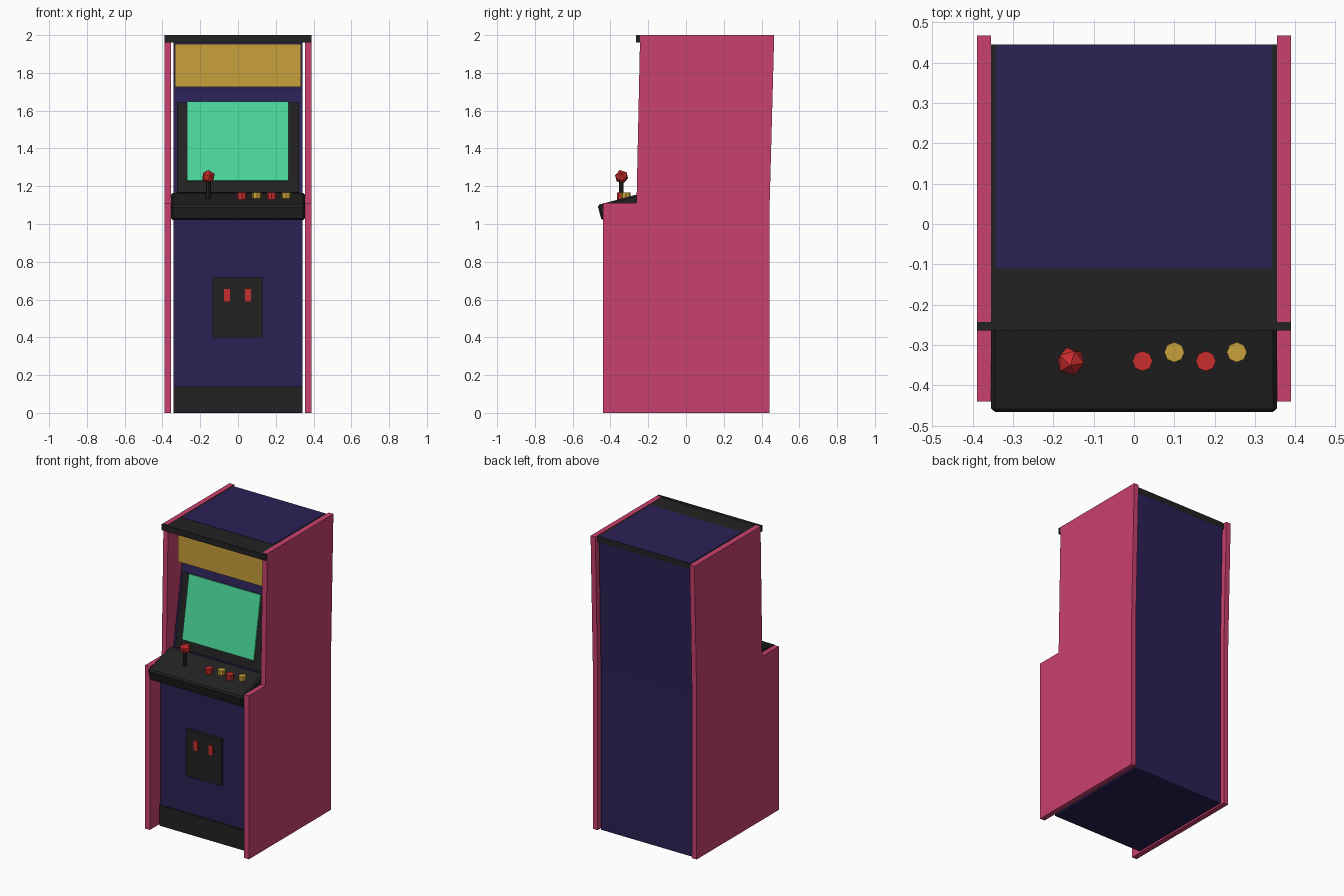
import bpy
import bmesh
from math import radians
from mathutils import Matrix, Vector

cube = bpy.data.objects.get("Cube")
if cube:
    bpy.data.objects.remove(cube, do_unlink=True)


def material(name, rgb):
    m = bpy.data.materials.new(name)
    m.use_nodes = True
    m.diffuse_color = (*rgb, 1)
    m.node_tree.nodes["Principled BSDF"].inputs["Base Color"].default_value = (*rgb, 1)
    return m


pink = material("pink", (0.584, 0.051, 0.156))
navy = material("navy", (0.025, 0.015, 0.091))
black = material("black", (0.016, 0.016, 0.016))
yellow = material("yellow", (0.584, 0.356, 0.044))
green = material("screen green", (0.072, 0.694, 0.337))
red = material("red", (0.578, 0.026, 0.026))


def add(name, bm, mat):
    bmesh.ops.recalc_face_normals(bm, faces=bm.faces)
    mesh = bpy.data.meshes.new(name)
    bm.to_mesh(mesh)
    bm.free()
    mesh.materials.append(mat)
    ob = bpy.data.objects.new(name, mesh)
    bpy.context.collection.objects.link(ob)
    return ob


def box(name, center, size, mat, tilt=0):
    bm = bmesh.new()
    bmesh.ops.create_cube(bm, size=1)
    bmesh.ops.transform(bm, matrix=Matrix.Diagonal((*size, 1)), verts=bm.verts)
    ob = add(name, bm, mat)
    ob.location = center
    ob.rotation_euler.x = radians(tilt)
    return ob


def slab(name, profile, x0, x1, mat):
    """Extrude a (y, z) side profile from x0 to x1."""
    bm = bmesh.new()
    face = bm.faces.new([bm.verts.new((x0, y, z)) for y, z in profile])
    out = bmesh.ops.extrude_face_region(bm, geom=[face])
    moved = [v for v in out["geom"] if isinstance(v, bmesh.types.BMVert)]
    bmesh.ops.translate(bm, verts=moved, vec=Vector((x1 - x0, 0, 0)))
    return add(name, bm, mat)


def cylinder(name, center, radius, depth, sides, mat):
    bm = bmesh.new()
    bmesh.ops.create_cone(bm, cap_ends=True, segments=sides,
                          radius1=radius, radius2=radius, depth=depth)
    ob = add(name, bm, mat)
    ob.location = center
    return ob


# Side panels
side = [(-0.44, 0), (0.443, 0), (0.443, 1.11), (0.467, 2), (-0.243, 2),
        (-0.262, 1.11), (-0.44, 1.11)]
slab("left_side_panel", side, 0.355, 0.39, pink)
slab("right_side_panel", side, -0.39, -0.355, pink)

# Cabinet body with sloping screen bay
body = [(-0.345, 0), (0.425, 0), (0.425, 1.11), (0.445, 2), (-0.11, 2),
        (-0.11, 1.7), (-0.205, 1.155), (-0.345, 1.08)]
slab("cabinet_body", body, -0.342, 0.342, navy)

# Roof, front lip and kick plate
box("roof", (0, 0.1, 1.979), (0.712, 0.69, 0.038), black)
box("roof_lip", (0, -0.2535, 1.98), (0.78, 0.021, 0.04), black)
box("kick_plate", (0, -0.345, 0.07), (0.684, 0.02, 0.138), black)

# Marquee and screen
box("marquee", (0, -0.135, 1.838), (0.668, 0.062, 0.228), yellow)
box("screen_frame", (0, -0.154, 1.402), (0.644, 0.04, 0.484), black, -10)
box("screen", (-0.002, -0.172, 1.438), (0.538, 0.01, 0.424), green, -10)

# Control panel
panel = box("control_panel", (0, -0.332, 1.093), (0.71, 0.26, 0.085), black, 15)
bevel = panel.modifiers.new("bevel", 'BEVEL')
bevel.width = 0.01
bevel.segments = 1

# Joystick
cylinder("joystick_shaft", (-0.157, -0.343, 1.175), 0.013, 0.1, 8, black)
bm = bmesh.new()
bmesh.ops.create_icosphere(bm, subdivisions=1, radius=0.037)
ball = add("joystick_ball", bm, red)
ball.location = (-0.157, -0.341, 1.25)
ball.rotation_euler.x = radians(15)

# Buttons
for i, x in enumerate((0.021, 0.1, 0.178, 0.255)):
    cylinder(f"button_{i + 1}", (x, -0.318 if i % 2 else -0.34, 1.147), 0.025, 0.038, 8,
             yellow if i % 2 else red)

# Coin door with two slots
box("coin_door", (-0.002, -0.354, 0.558), (0.264, 0.024, 0.316), black)
for name, x in (("right_coin_slot", -0.058), ("left_coin_slot", 0.054)):
    box(name, (x, -0.368, 0.624), (0.032, 0.009, 0.066), red)
